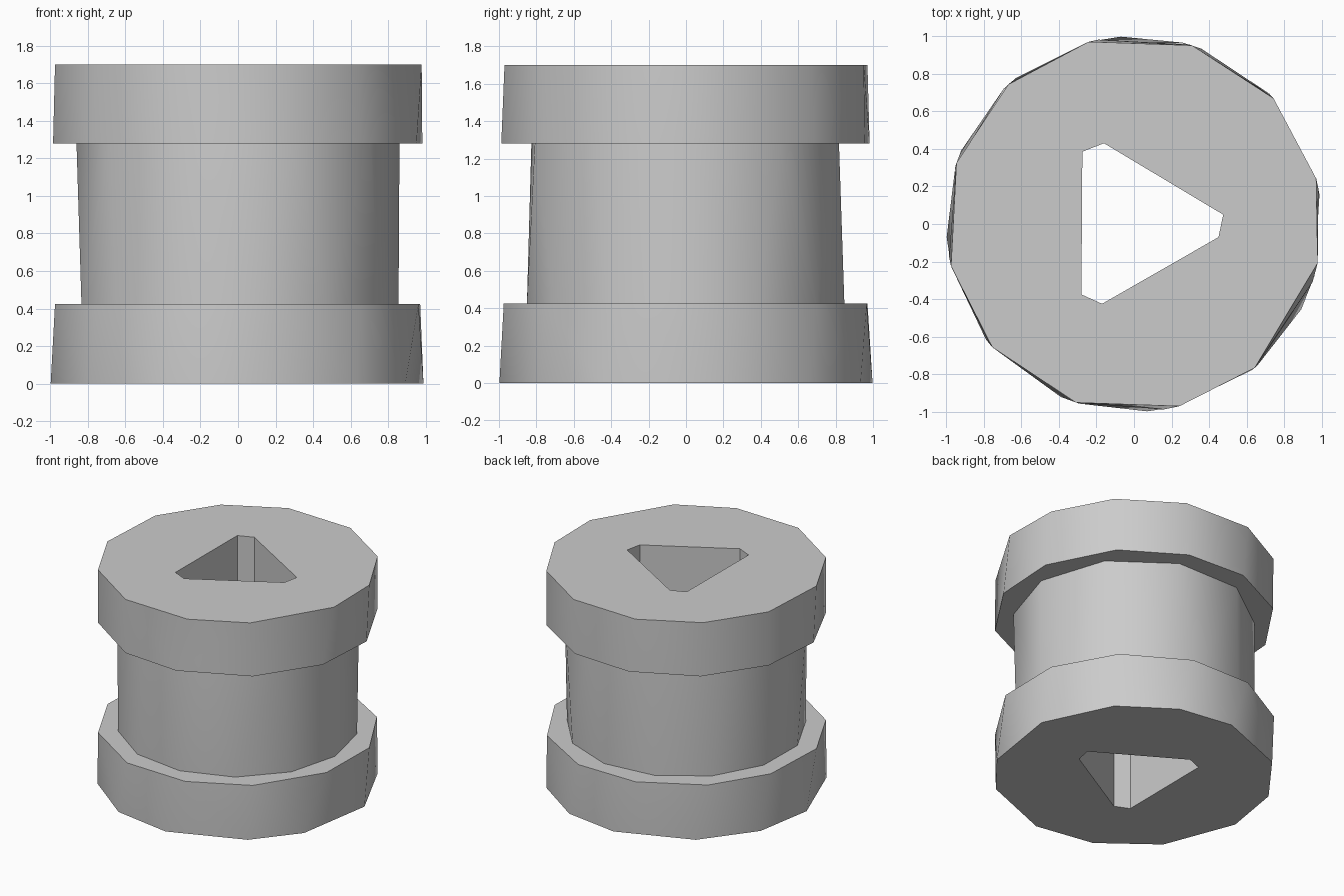
import bpy, bmesh
from math import cos, sin, radians, pi

cube = bpy.data.objects.get("Cube")
if cube:
    bpy.data.objects.remove(cube, do_unlink=True)

grey = bpy.data.materials.new("plain grey")
grey.use_nodes = True
colour = (0.6, 0.6, 0.6, 1)
grey.diffuse_color = colour
grey.node_tree.nodes["Principled BSDF"].inputs["Base Color"].default_value = colour

bm = bmesh.new()


def ring(angles, radius, z):
    """Ring of vertices around the axis, paired with their angles."""
    return [(radians(a), bm.verts.new((radius * cos(radians(a)), radius * sin(radians(a)), z)))
            for a in angles]


def band(a, b):
    """Join two rings of any vertex counts by stepping round in angle order."""
    a = a + [(a[0][0] + 2 * pi, a[0][1])]
    b = b + [(b[0][0] + 2 * pi, b[0][1])]
    i = j = 0
    while i < len(a) - 1 or j < len(b) - 1:
        if j == len(b) - 1 or (i < len(a) - 1 and a[i + 1][0] < b[j + 1][0]):
            bm.faces.new((a[i][1], a[i + 1][1], b[j][1]))
            i += 1
        else:
            bm.faces.new((a[i][1], b[j + 1][1], b[j][1]))
            j += 1


# Hand-cut outer rings, from the base up: lower rim, core, upper rim
rings = [
    ring((9, 42, 69, 94, 129, 157, 184, 218, 247, 274, 309, 333), 1.0, 0),
    ring((14, 44, 75, 104, 134, 162, 193, 221, 253, 283, 311, 344), 1.0, 0.425),
    ring([-1 + 360 / 13 * k for k in range(13)], 0.855, 0.425),
    ring((0, 36, 72, 108, 144, 180, 217, 254, 290, 325), 0.86, 1.28),
    ring((11, 43, 73, 101, 131, 161, 190, 220, 252, 279, 311, 342), 1.0, 1.28),
    ring((14, 42, 72, 104, 132, 161, 193, 221, 252, 284, 310, 348), 1.0, 1.7),
]
for low, high in zip(rings, rings[1:]):
    band(low, high)

# Triangular through-hole with blunted corners
outline = [(0.475, 0.05), (-0.16, 0.43), (-0.275, 0.385),
           (-0.28, -0.375), (-0.17, -0.425), (0.45, -0.07)]
hole = [[bm.verts.new((x, y, z)) for x, y in outline] for z in (0, 1.7)]
for k in range(len(outline)):
    n = (k + 1) % len(outline)
    bm.faces.new((hole[0][k], hole[1][k], hole[1][n], hole[0][n]))

# Flat end caps between the rims and the hole
for rim, opening in ((rings[0], hole[0]), (rings[-1], hole[1])):
    edges = []
    for loop in ([v for _, v in rim], opening):
        edges += [bm.edges.get((v, loop[k - 1])) for k, v in enumerate(loop)]
    bmesh.ops.triangle_fill(bm, use_beauty=True, edges=edges)

bmesh.ops.recalc_face_normals(bm, faces=bm.faces)
mesh = bpy.data.meshes.new("spool")
bm.to_mesh(mesh)
bm.free()
mesh.materials.append(grey)
spool = bpy.data.objects.new("spool", mesh)
bpy.context.collection.objects.link(spool)

# Smooth sides, crisp rims and corners
bpy.context.view_layer.objects.active = spool
spool.select_set(True)
bpy.ops.object.shade_smooth_by_angle(angle=radians(32))
